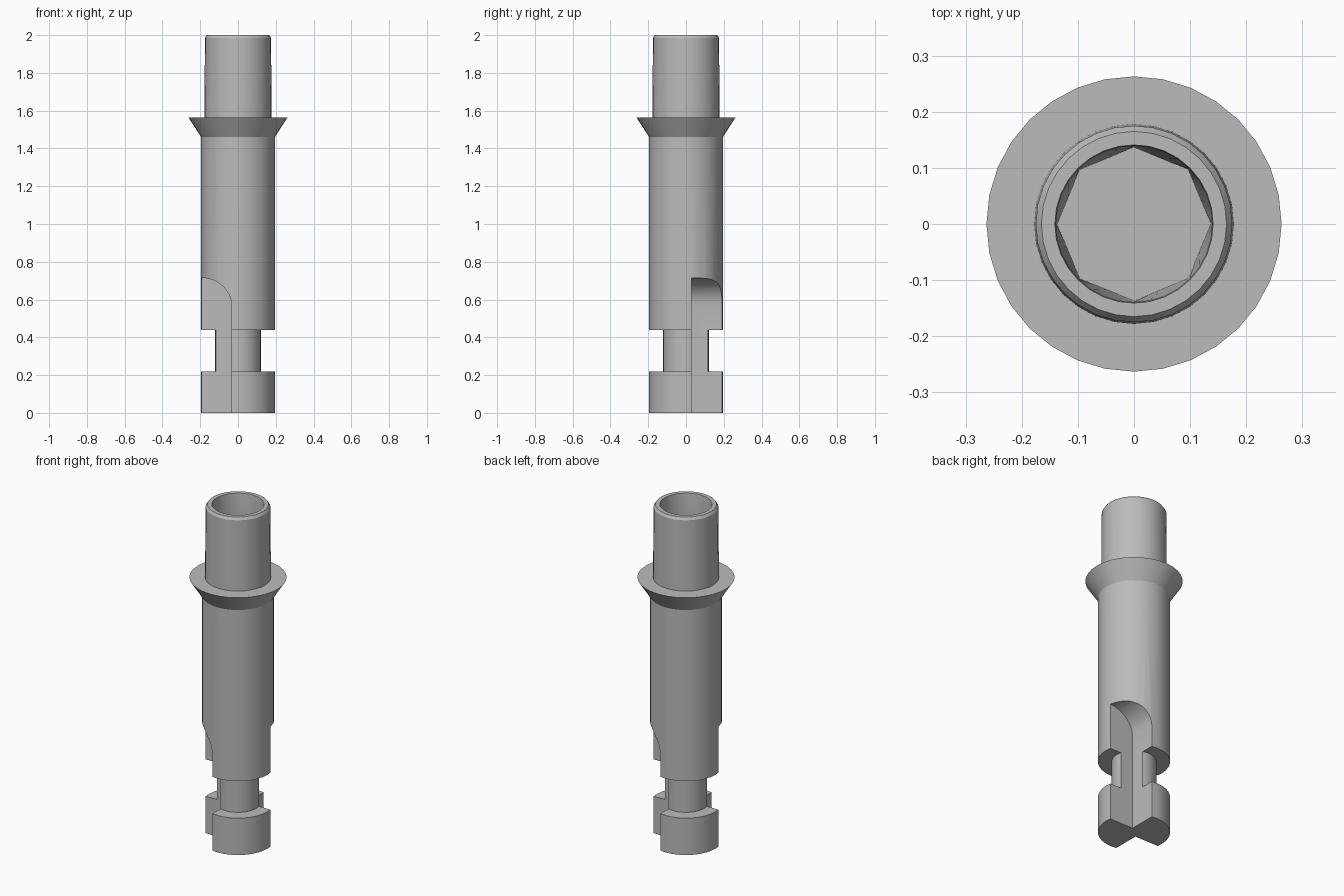
import bpy
import bmesh
from math import sin, cos, pi, radians

SIDES = 32

cube = bpy.data.objects.get("Cube")
if cube:
    bpy.data.objects.remove(cube, do_unlink=True)

steel = bpy.data.materials.new("steel_grey")
steel.use_nodes = True
grey = (0.5, 0.5, 0.5, 1)
steel.diffuse_color = grey
steel.node_tree.nodes["Principled BSDF"].inputs["Base Color"].default_value = grey


def to_object(bm, name):
    bmesh.ops.recalc_face_normals(bm, faces=bm.faces)
    mesh = bpy.data.meshes.new(name)
    bm.to_mesh(mesh)
    bm.free()
    mesh.materials.append(steel)
    obj = bpy.data.objects.new(name, mesh)
    bpy.context.collection.objects.link(obj)
    return obj


def round_radius(r, a):
    return r


def octagon_radius(r, a):
    return r * cos(pi / 8) / cos(a % (pi / 4) - pi / 8)


def lathe(name, profile):
    """Closed turned solid; each profile entry is radius, height, outline rule."""
    bm = bmesh.new()
    angles = [2 * pi * i / SIDES for i in range(SIDES)]
    rings = [[bm.verts.new((rule(r, a) * cos(a), rule(r, a) * sin(a), z)) for a in angles]
             for r, z, rule in profile]
    for low, high in zip(rings, rings[1:]):
        for i in range(SIDES):
            j = (i + 1) % SIDES
            bm.faces.new((low[i], low[j], high[j], high[i]))
    bm.faces.new(rings[0])
    bm.faces.new(rings[-1])
    return to_object(bm, name)


def flute_cutter(name, side):
    """Quarter-space cutter with a curved run-out, extruded along y."""
    arc = [(0.195 - 0.16 * cos(t * pi / 16), 0.57 + 0.145 * sin(t * pi / 16)) for t in range(9)]
    outline = [(0.035, -0.1)] + arc + [(0.3, 0.715), (0.3, -0.1)]
    bm = bmesh.new()
    face = bm.faces.new([bm.verts.new((side * x, side * 0.03, z)) for x, z in outline])
    new = bmesh.ops.extrude_face_region(bm, geom=[face])["geom"]
    moved = [v for v in new if isinstance(v, bmesh.types.BMVert)]
    bmesh.ops.translate(bm, verts=moved, vec=(0, side * 0.3, 0))
    obj = to_object(bm, name)
    obj.hide_render = True
    return obj


# Turned body: cutting tip, neck, shank, flared collar, head and socket
outer = [(0.195, 0), (0.195, 0.22), (0.121, 0.22), (0.121, 0.44), (0.195, 0.44),
         (0.195, 1.46), (0.263, 1.565), (0.178, 1.565), (0.175, 1.985), (0.165, 2),
         (0.141, 2), (0.139, 1.985), (0.139, 1.87)]
profile = [(r, z, round_radius) for r, z in outer] + [(0.137, 1.6, octagon_radius)]
body = lathe("fluted_shank", profile)
bpy.context.view_layer.objects.active = body
body.select_set(True)

# Two opposite flutes
for side, label in ((1, "back"), (-1, "front")):
    cutter = flute_cutter(label + "_flute_cutter", side)
    cut = body.modifiers.new(label + "_flute", "BOOLEAN")
    cut.operation = "DIFFERENCE"
    cut.solver = "EXACT"
    cut.object = cutter
    bpy.ops.object.modifier_apply(modifier=cut.name)
    bpy.data.objects.remove(cutter, do_unlink=True)

bpy.ops.object.select_all(action="DESELECT")
body.select_set(True)
bpy.ops.object.shade_smooth_by_angle(angle=radians(30))
